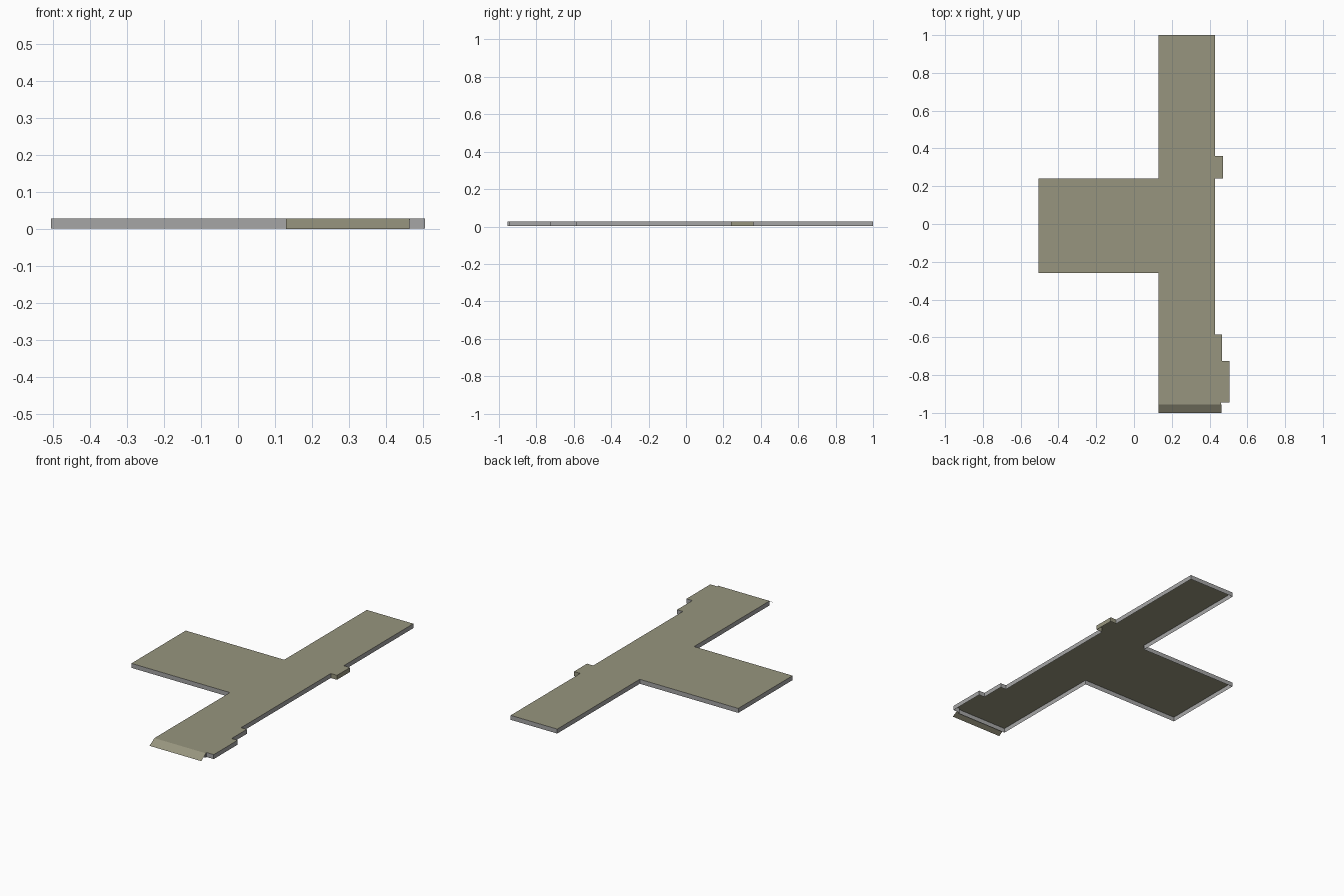
import bpy, bmesh

if "Cube" in bpy.data.objects:
    bpy.data.objects.remove(bpy.data.objects["Cube"])

TOP, BASE = 0.028, 0.002


def material(name, rgb):
    m = bpy.data.materials.new(name)
    m.diffuse_color = (*rgb, 1.0)
    m.use_nodes = True
    m.node_tree.nodes["Principled BSDF"].inputs["Base Color"].default_value = m.diffuse_color
    return m


olive = material("olive roof", (0.31, 0.30, 0.21))
grey = material("grey wall", (0.38, 0.38, 0.38))


def finish(name, bm, mats):
    me = bpy.data.meshes.new(name)
    bm.to_mesh(me)
    bm.free()
    for m in mats:
        me.materials.append(m)
    ob = bpy.data.objects.new(name, me)
    bpy.context.collection.objects.link(ob)
    return ob


# plan outline, counter-clockwise seen from above
outline = [
    (0.13, -0.955), (0.46, -0.955), (0.46, -0.945), (0.505, -0.945),
    (0.505, -0.725), (0.467, -0.725), (0.467, -0.585), (0.43, -0.585),
    (0.43, 0.24), (0.47, 0.24), (0.47, 0.36), (0.43, 0.36),
    (0.43, 1.0), (0.13, 1.0), (0.13, 0.24), (-0.505, 0.24),
    (-0.505, -0.26), (0.13, -0.26),
]

# flat roof, open underneath
bm = bmesh.new()
bm.faces.new([bm.verts.new((x, y, TOP)) for x, y in outline])
finish("flat_roof", bm, [olive])

# walls around the outline; the small side bay is olive
bm = bmesh.new()
upper = [bm.verts.new((x, y, TOP)) for x, y in outline]
lower = [bm.verts.new((x, y, BASE)) for x, y in outline]
n = len(outline)
for i in range(n):
    j = (i + 1) % n
    f = bm.faces.new((lower[i], lower[j], upper[j], upper[i]))
    c = f.calc_center_median()
    f.material_index = 1 if c.x > 0.44 and 0.2 < c.y < 0.4 else 0
finish("outer_walls", bm, [grey, olive])

# sloping canopy at the front end
bm = bmesh.new()
profile = [(-0.955, TOP), (-0.966, 0.021), (-1.0, 0.0)]
rows = [[bm.verts.new((x, y, z)) for x in (0.13, 0.463)] for y, z in profile]
for a, b in zip(rows, rows[1:]):
    bm.faces.new((b[0], b[1], a[1], a[0]))
finish("front_canopy", bm, [olive])
